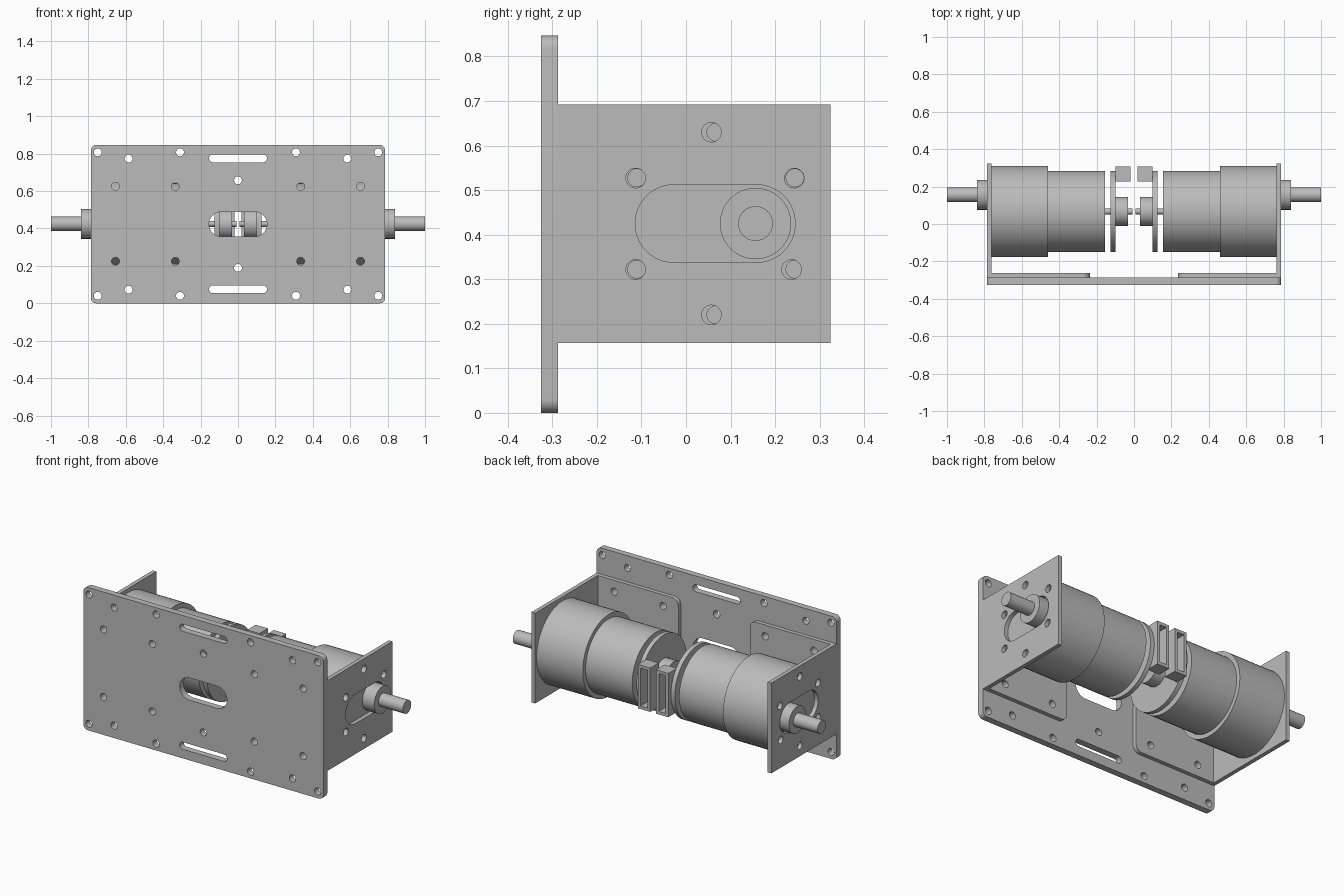
import bpy, bmesh, math
from mathutils import Matrix

cube = bpy.data.objects.get("Cube")
if cube:
    bpy.data.objects.remove(cube, do_unlink=True)

grey = bpy.data.materials.new("metal grey")
grey.use_nodes = True
COLOUR = (0.5, 0.5, 0.5, 1)
grey.diffuse_color = COLOUR
grey.node_tree.nodes["Principled BSDF"].inputs["Base Color"].default_value = COLOUR


def add_object(name, bm):
    """Clean up a bmesh, make it an object and shade it."""
    bmesh.ops.remove_doubles(bm, verts=bm.verts, dist=0.0002)
    bmesh.ops.recalc_face_normals(bm, faces=bm.faces)
    mesh = bpy.data.meshes.new(name)
    bm.to_mesh(mesh)
    bm.free()
    mesh.materials.append(grey)
    obj = bpy.data.objects.new(name, mesh)
    bpy.context.collection.objects.link(obj)
    bpy.ops.object.select_all(action="DESELECT")
    obj.select_set(True)
    bpy.context.view_layer.objects.active = obj
    bpy.ops.object.shade_smooth_by_angle(angle=math.radians(30))
    return obj


def rounded(u0, u1, v0, v1, radii=0.0, steps=8):
    """Rectangle outline; radii for corners (++, -+, --, +-)."""
    if not isinstance(radii, tuple):
        radii = (radii,) * 4
    corners = ((u1, v1, -1, -1), (u0, v1, 1, -1), (u0, v0, 1, 1), (u1, v0, -1, 1))
    pts = []
    for k, ((u, v, du, dv), r) in enumerate(zip(corners, radii)):
        if r == 0:
            pts.append((u, v))
            continue
        for i in range(steps + 1):
            a = (k + i / steps) * math.pi / 2
            pts.append((u + du * r + r * math.cos(a), v + dv * r + r * math.sin(a)))
    return pts


def circle(u, v, r, n=24):
    return [(u + r * math.cos(math.tau * i / n), v + r * math.sin(math.tau * i / n))
            for i in range(n)]


def plate(name, outlines, axis, start, end, side=1):
    """Extrude an outline with holes along an axis; side -1 mirrors it in x."""
    curve = bpy.data.curves.new(name, "CURVE")
    curve.dimensions = "2D"
    curve.fill_mode = "BOTH"
    curve.extrude = abs(end - start) / 2
    for pts in outlines:
        spline = curve.splines.new("POLY")
        spline.points.add(len(pts) - 1)
        for p, (u, v) in zip(spline.points, pts):
            p.co = (u, v, 0, 1)
        spline.use_cyclic_u = True
    temp = bpy.data.objects.new(name, curve)
    bpy.context.collection.objects.link(temp)
    graph = bpy.context.evaluated_depsgraph_get()
    mesh = bpy.data.meshes.new_from_object(temp.evaluated_get(graph))
    bm = bmesh.new()
    bm.from_mesh(mesh)
    bpy.data.objects.remove(temp, do_unlink=True)
    bpy.data.meshes.remove(mesh)
    mid = (start + end) / 2
    for vert in bm.verts:
        u, v, w = vert.co
        vert.co = (side * (w + mid), u, v) if axis == "X" else (side * u, w + mid, v)
    return add_object(name, bm)


def rod(name, x0, x1, y, z, r, side, n=64):
    """Cylinder along x."""
    bm = bmesh.new()
    place = Matrix.Translation((side * (x0 + x1) / 2, y, z)) @ Matrix.Rotation(math.pi / 2, 4, "Y")
    bmesh.ops.create_cone(bm, cap_ends=True, segments=n, radius1=r, radius2=r,
                          depth=x1 - x0, matrix=place)
    return add_object(name, bm)


# Shared sizes
MID = 0.425           # height of the motor axis
AXIS_Y = 0.067        # depth of the motor axis
SHAFT_Y = 0.156       # depth of the offset output shaft
HOLE = 0.021
WIDE = 0.787
PLATE_BACK = -0.287
flange_holes = [circle(x, z, HOLE) for x in (0.335, 0.655) for z in (0.225, 0.625)]

# Front plate with its slots and screw holes
openings = [rounded(-0.155, 0.155, 0.357, 0.489, 0.0655, 12)]
openings += [rounded(-0.155, 0.155, z - 0.021, z + 0.021, 0.0208) for z in (0.075, 0.775)]
openings += [circle(0, z, HOLE) for z in (0.19, 0.657)]
for s in (1, -1):
    for x, inset in ((0.75, 0.04), (0.31, 0.04), (0.585, 0.073)):
        openings += [circle(s * x, z, HOLE) for z in (inset, 0.847 - inset)]
    openings += [[(s * x, z) for x, z in hole] for hole in flange_holes]
plate("front_plate", [rounded(-WIDE, WIDE, 0, 0.847, 0.03)] + openings,
      "Y", -0.325, PLATE_BACK)

for side, label in ((1, "left_"), (-1, "right_")):
    # Angle bracket: flange against the plate and side wall holding the motor
    plate(label + "bracket_flange",
          [rounded(0.235, 0.763, 0.157, 0.692, (0, 0.04, 0.04, 0))] + flange_holes,
          "Y", PLATE_BACK, -0.263, side)
    ring = [(0.057, 0.63), (-0.113, 0.527), (-0.113, 0.322),
            (0.057, 0.22), (0.237, 0.322), (0.243, 0.527)]
    wall = [rounded(PLATE_BACK, 0.324, 0.157, 0.692),
            rounded(-0.114, 0.245, 0.338, 0.512, 0.0865, 12)]
    plate(label + "bracket_wall", wall + [circle(y, z, 0.022) for y, z in ring],
          "X", 0.763, WIDE, side)

    # Gearbox with blind screw holes in its face
    screws = []
    for i in range(6):
        a = math.radians(30 + 60 * i)
        screws.append(circle(AXIS_Y + 0.205 * math.cos(a), MID + 0.205 * math.sin(a), 0.02))
    plate(label + "gearbox_face", [circle(AXIS_Y, MID, 0.243, 64)] + screws,
          "X", 0.713, 0.763, side)
    rod(label + "gearbox", 0.46, 0.713, AXIS_Y, MID, 0.243, side)

    # Motor can, output boss and shaft
    rod(label + "motor_can", 0.154, 0.46, AXIS_Y, MID, 0.217, side)
    rod(label + "shaft_boss", 0.76, 0.84, SHAFT_Y, MID, 0.08, side, 48)
    rod(label + "output_shaft", 0.84, 1.0, SHAFT_Y, MID, 0.039, side, 32)

    # Encoder: rear shaft, round board, magnet hub
    rod(label + "rear_shaft", 0.008, 0.154, AXIS_Y, MID, 0.016, side, 24)
    rod(label + "encoder_board", 0.1, 0.126, AXIS_Y, MID, 0.217, side)
    rod(label + "encoder_hub", 0.032, 0.1, AXIS_Y, MID, 0.078, side, 48)

    # Connector: hollow box open to the back
    shell = rounded(0.019, 0.1, 0.3, 0.56)
    plate(label + "connector_shell", [shell, rounded(0.037, 0.082, 0.318, 0.542)],
          "Y", 0.245, 0.308, side)
    plate(label + "connector_base", [shell], "Y", 0.228, 0.245, side)
